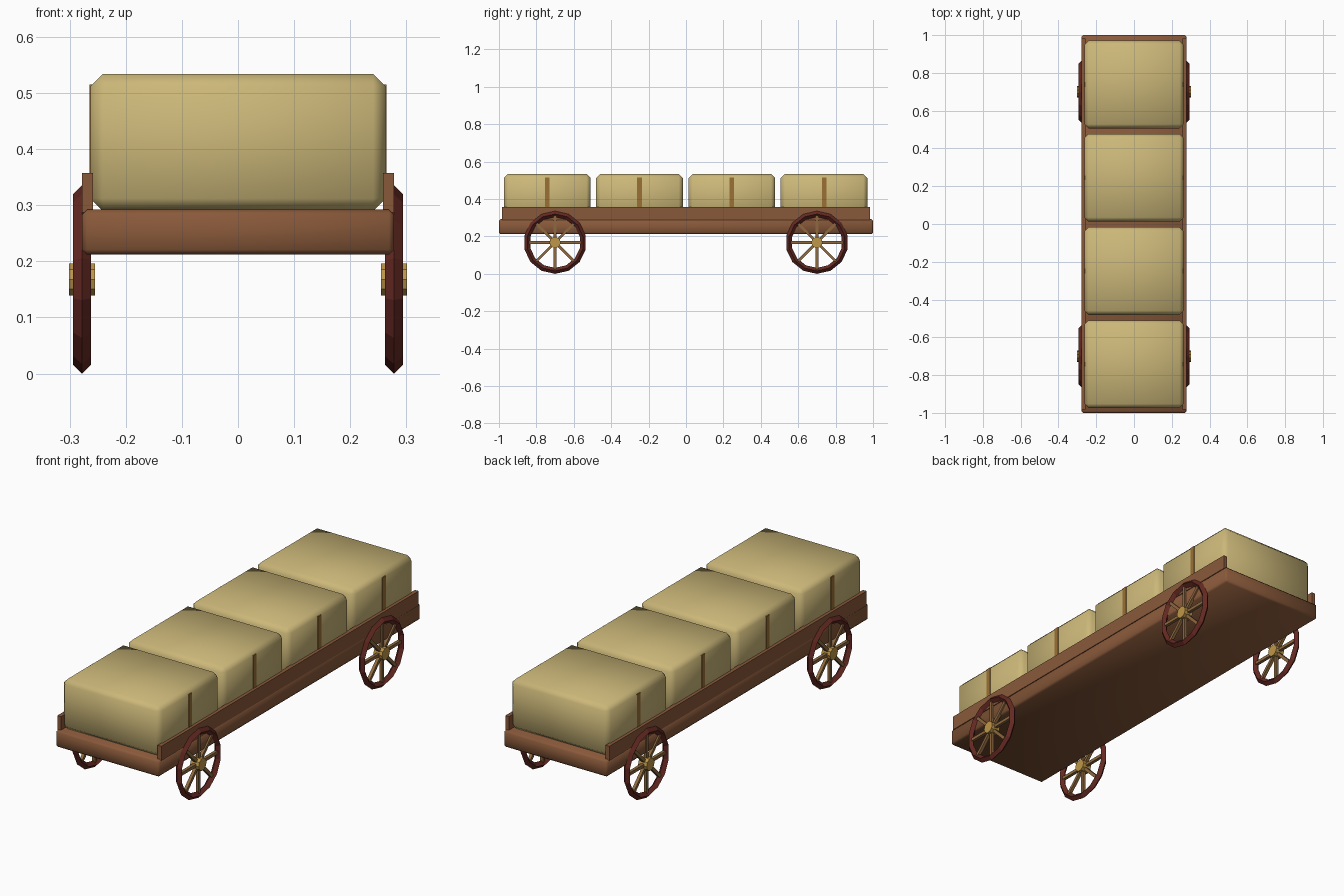
import bpy
import math

old = bpy.data.objects.get("Cube")
if old:
    bpy.data.objects.remove(old, do_unlink=True)


def material(name, rgb):
    m = bpy.data.materials.new(name)
    m.use_nodes = True
    m.diffuse_color = (*rgb, 1)
    m.node_tree.nodes["Principled BSDF"].inputs["Base Color"].default_value = (*rgb, 1)
    return m


WOOD = material("brown wood", (0.25, 0.10, 0.042))
STRAW = material("straw", (0.60, 0.475, 0.19))
TWINE = material("twine brown", (0.33, 0.16, 0.035))
RIM = material("dark red", (0.13, 0.022, 0.016))
SPOKE = material("spoke brown", (0.27, 0.14, 0.05))
GOLD = material("hub gold", (0.52, 0.31, 0.065))


def finish(name, mat):
    ob = bpy.context.object
    ob.name = name
    ob.data.materials.append(mat)
    return ob


def box(name, loc, size, mat, bevel=0.0, angle=0.0):
    """Box with an optional soft chamfer, turned about the x axis."""
    bpy.ops.mesh.primitive_cube_add(size=1, location=loc)
    ob = finish(name, mat)
    ob.scale = size
    bpy.ops.object.transform_apply(location=False, rotation=False, scale=True)
    ob.rotation_euler.x = angle
    if bevel:
        mod = ob.modifiers.new("chamfer", "BEVEL")
        mod.width = bevel
        mod.segments = 1
        bpy.ops.object.modifier_apply(modifier=mod.name)
        bpy.ops.object.shade_smooth_by_angle(angle=math.radians(60))
    return ob


# Wagon bed and side rails
box("wagon_bed", (0, 0, 0.252), (0.556, 2.0, 0.08), WOOD, 0.009)
for side, label in ((1, "left"), (-1, "right")):
    box(f"{label}_rail", (side * 0.268, 0, 0.322), (0.02, 1.966, 0.07), WOOD)

# Hay bales, each with a twine strip on both sides
for i in range(4):
    y = -0.742 + i * 0.4935
    box(f"hay_bale_{i + 1}", (0, y, 0.412), (0.526, 0.464, 0.244), STRAW, 0.022)
    for side, label in ((1, "left"), (-1, "right")):
        box(f"{label}_twine_{i + 1}", (side * 0.2625, y, 0.41), (0.005, 0.025, 0.21), TWINE)


def wheel(label, x, y, z=0.168):
    turn = (0, math.pi / 2, 0)
    bpy.ops.mesh.primitive_torus_add(location=(x, y, z), rotation=turn, major_segments=14,
                                     minor_segments=4, major_radius=0.152, minor_radius=0.016)
    finish(f"{label}_rim", RIM)
    bpy.ops.mesh.primitive_cylinder_add(vertices=10, radius=0.03, depth=0.046,
                                        location=(x, y, z), rotation=turn)
    finish(f"{label}_hub", GOLD)
    # Each bar crosses the hub and makes two opposite spokes
    for k in range(4):
        box(f"{label}_spokes_{k + 1}", (x, y, z), (0.015, 0.015, 0.304), SPOKE,
            angle=k * math.pi / 4)


for side, label in ((1, "left"), (-1, "right")):
    wheel(f"front_{label}_wheel", side * 0.278, -0.7)
    wheel(f"back_{label}_wheel", side * 0.278, 0.7)
